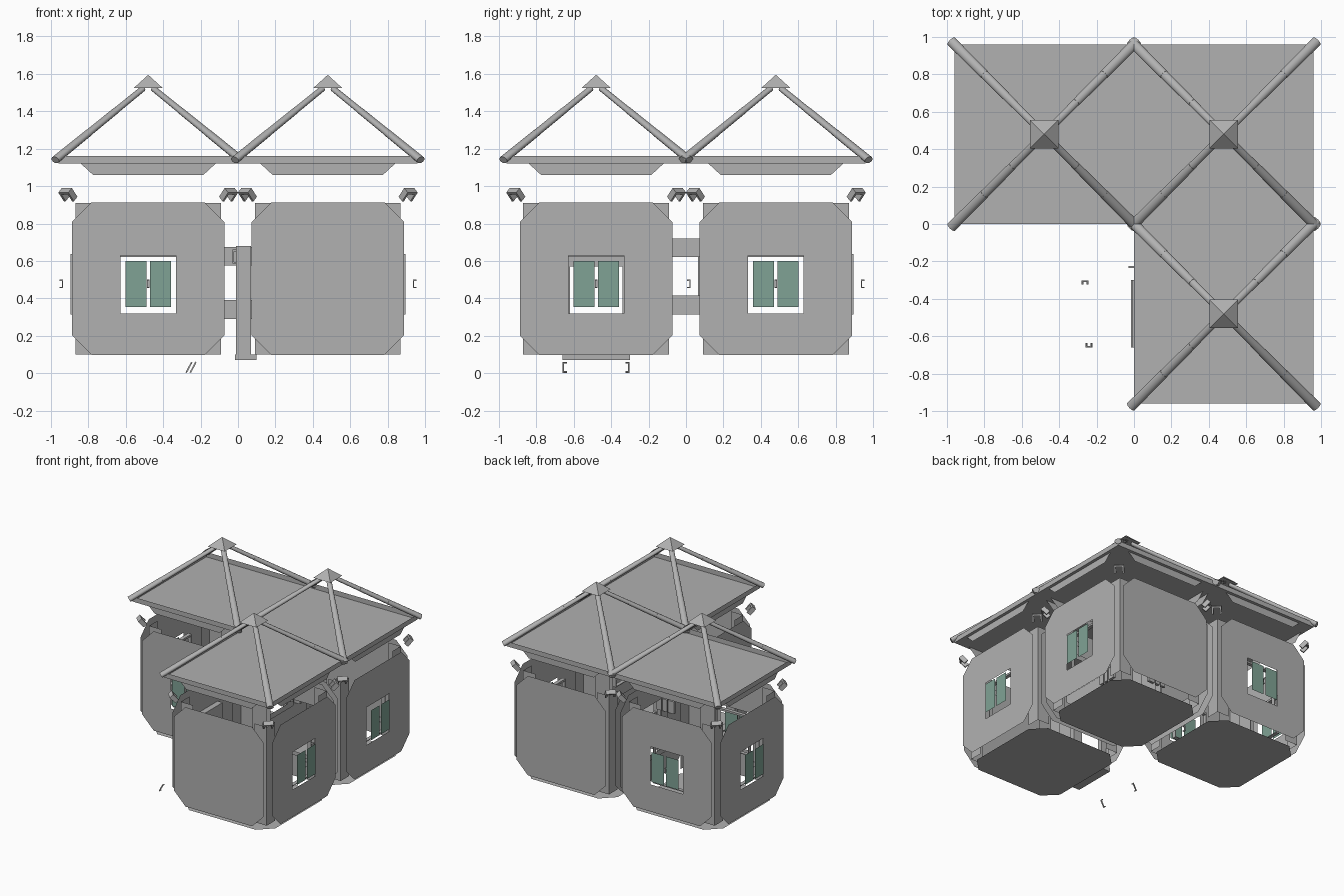
import bpy, bmesh, math
from mathutils import Matrix, Vector

if "Cube" in bpy.data.objects:
    bpy.data.objects.remove(bpy.data.objects["Cube"])


def material(name, rgb):
    m = bpy.data.materials.new(name)
    m.diffuse_color = (*rgb, 1)
    m.use_nodes = True
    m.node_tree.nodes["Principled BSDF"].inputs["Base Color"].default_value = m.diffuse_color
    return m


GREY = material("grey panel", (0.44, 0.44, 0.44))
GREEN = material("green shutter", (0.215, 0.365, 0.30))
I = Matrix.Identity(4)
MID = 0.505                      # height of a module's centre
WALL = 0.455                     # distance of the panels from it


def finish(name, bm, mat=GREY, mtx=I):
    me = bpy.data.meshes.new(name)
    bm.to_mesh(me)
    bm.free()
    me.transform(mtx)
    me.materials.append(mat)
    ob = bpy.data.objects.new(name, me)
    bpy.context.collection.objects.link(ob)
    return ob


def boxes(name, spans, mat=GREY, mtx=I):
    """One object from boxes given as (x0, x1, y0, y1, z0, z1)."""
    bm = bmesh.new()
    for x0, x1, y0, y1, z0, z1 in spans:
        m = Matrix.Translation(((x0 + x1) / 2, (y0 + y1) / 2, (z0 + z1) / 2))
        bmesh.ops.create_cube(bm, size=1, matrix=m @ Matrix.Diagonal((x1 - x0, y1 - y0, z1 - z0, 1)))
    return finish(name, bm, mat, mtx)


def sheets(name, polys, mat=GREY, mtx=I):
    """One object from flat faces, each a list of points."""
    bm = bmesh.new()
    for pts in polys:
        bm.faces.new([bm.verts.new(p) for p in pts])
    return finish(name, bm, mat, mtx)


def upright(x0, x1, y, z0, z1):
    return [(x0, y, z0), (x1, y, z0), (x1, y, z1), (x0, y, z1)]


def octagon(name, mtx, half=0.408, hole=None, cut=0.105):
    """Thin octagonal sheet facing -y, with an optional rectangular hole."""
    bm = bmesh.new()
    a, b = half, half - cut

    def loop(pts):
        vs = [bm.verts.new((u, 0, v)) for u, v in pts]
        return [bm.edges.new((vs[i], vs[(i + 1) % len(vs)])) for i in range(len(vs))]
    edges = loop([(a, b), (b, a), (-b, a), (-a, b), (-a, -b), (-b, -a), (b, -a), (a, -b)])
    if hole:
        w, z0, z1 = hole
        edges += loop([(w, z0 - MID), (w, z1 - MID), (-w, z1 - MID), (-w, z0 - MID)])
        bmesh.ops.triangle_fill(bm, edges=edges, use_beauty=True, normal=(0, -1, 0))
    else:
        bm.faces.new([e.verts[0] for e in edges])
    for f in bm.faces:
        f.normal_update()
        if f.normal.y > 0:
            f.normal_flip()
    bmesh.ops.dissolve_limit(bm, angle_limit=0.01, verts=bm.verts, edges=bm.edges)
    return finish(name, bm, GREY, mtx)


def window(mtx):
    # liner set behind the wall sheet
    w, z0, z1, t = 0.148, 0.32, 0.63, 0.006
    boxes("window_frame", [(-w - t, -w, -0.415, -0.385, z0 - t, z1 + t), (w, w + t, -0.415, -0.385, z0 - t, z1 + t),
                           (-w, w, -0.415, -0.385, z0 - t, z0), (-w, w, -0.415, -0.385, z1 - 0.01, z1 + t)], GREY, mtx)
    # shutters floating just outside the wall
    sheets("shutters", [upright(-0.122, -0.01, -0.477, 0.355, 0.60), upright(0.01, 0.122, -0.477, 0.355, 0.60)],
           GREEN, mtx)
    boxes("window_handle", [(-0.006, 0.006, -0.461, -0.455, 0.455, 0.50),
                            (-0.006, 0.006, -0.475, -0.455, 0.455, 0.461),
                            (-0.006, 0.006, -0.475, -0.455, 0.494, 0.50)], GREY, mtx)


def door(mtx):
    # casing standing out from the wall, with a step below it
    boxes("door_casing", [(-0.18, -0.14, -0.49, -0.41, 0.10, 0.68), (0.14, 0.18, -0.49, -0.41, 0.10, 0.68),
                          (-0.14, 0.14, -0.49, -0.41, 0.57, 0.68)], GREY, mtx)
    boxes("door_step", [(-0.18, 0.18, -0.495, -0.38, 0.07, 0.10)], GREY, mtx)


# walls in order front, right, back, left
HOLES = {"window": (0.148, 0.32, 0.63), "passage": (0.20, 0.27, 0.72), "door": (0.14, 0.11, 0.57), "blank": None}
MODULES = [((-0.48, 0.48), ("window", "passage", "window", "window")),
           ((0.48, 0.48), ("passage", "window", "blank", "passage")),
           ((0.48, -0.48), ("blank", "window", "passage", "door"))]


def pole(base, tip):
    # telescoping flattened tube in three steps, thinner toward the top
    bm = bmesh.new()
    d = tip - base
    z = d.normalized()
    x = z.cross(Vector((0, 0, 1))).normalized()
    rot = Matrix((x, z.cross(x), z)).transposed().to_4x4() @ Matrix.Diagonal((1, 0.75, 1, 1))
    for t0, t1, r in ((0, 0.38, 0.027), (0.36, 0.7, 0.024), (0.68, 1, 0.021)):
        bmesh.ops.create_cone(bm, cap_ends=True, segments=12, radius1=r, radius2=r * 0.93, depth=d.length * (t1 - t0),
                              matrix=Matrix.Translation(base + d * (t0 + t1) / 2) @ rot)
    ob = finish("roof_pole", bm)
    for p in ob.data.polygons:
        p.use_smooth = len(p.vertices) == 4


for (cx, cy), walls in MODULES:
    at = Matrix.Translation((cx, cy, 0))
    for k, kind in enumerate(walls):
        side = at @ Matrix.Rotation(k * math.pi / 2, 4, 'Z')
        octagon("wall_" + kind, side @ Matrix.Translation((0, -WALL, MID)), hole=HOLES[kind])
        if kind == "window":
            window(side)
        elif kind == "door":
            door(side)

        # angle-section corner post behind the panels
        p, q = 0.39, 0.28
        sheets("corner_post", [upright(q, p, -p, 0.10, 0.91),
                               [(p, -p, 0.10), (p, -q, 0.10), (p, -q, 0.91), (p, -p, 0.91)]], GREY, side)

        # corner clip: arch section, set diagonally and tipped outward
        clip = (at @ Matrix.Rotation(k * math.pi / 2 + math.pi / 4, 4, 'Z') @ Matrix.Translation((0, -0.61, 0.957))
                @ Matrix.Rotation(math.radians(42), 4, 'X'))
        boxes("corner_clip", [(-0.038, 0.038, -0.018, 0.018, 0.014, 0.028), (-0.038, -0.024, -0.018, 0.018, -0.035, 0.014),
                              (0.024, 0.038, -0.018, 0.018, -0.035, 0.014)], GREY, clip)

        # roof pole from the corner to the cap
        sx, sy = ((-1, -1), (1, -1), (1, 1), (-1, 1))[k]
        pole(Vector((cx + sx * 0.497, cy + sy * 0.497, 1.14)), Vector((cx + sx * 0.03, cy + sy * 0.03, 1.52)))

        # tapered flap hanging under the ceiling sheet
        sheets("ceiling_flap", [[(-0.295, -WALL, 1.06), (0.295, -WALL, 1.06), (0.36, -WALL, 1.12), (-0.36, -WALL, 1.12)]],
               GREY, side)

    # floor sheet
    octagon("floor", at @ Matrix.Translation((0, 0, 0.05)) @ Matrix.Rotation(math.pi / 2, 4, 'X'))

    # pyramid cap
    bm = bmesh.new()
    bmesh.ops.create_cone(bm, cap_ends=True, segments=4, radius1=0.077 * math.sqrt(2), radius2=0, depth=0.07,
                          matrix=at @ Matrix.Translation((0, 0, 1.56)) @ Matrix.Rotation(math.pi / 4, 4, 'Z'))
    finish("roof_cap", bm)

# L-shaped ceiling sheet with an upturned edge
E = 0.96
outline = [(-E, 0), (0, 0), (0, -E), (E, -E), (E, E), (-E, E)]
sheets("ceiling_sheet", [[(x, y, 1.12) for x, y in outline]])
sheets("ceiling_rim", [[(*a, 1.12), (*b, 1.12), (*b, 1.16), (*a, 1.16)]
                       for a, b in zip(outline, outline[1:] + outline[:1])])

# link bars joining neighbouring modules
boxes("link_bars_left", [(-0.08, 0.08, 0.48 + s - 0.01, 0.48 + s + 0.01, z, z + 0.10)
                         for s in (-0.22, 0.22) for z in (0.29, 0.575)])
boxes("link_bars_front", [(0.48 + s - 0.01, 0.48 + s + 0.01, -0.08, 0.08, z, z + 0.10)
                          for s in (-0.22, 0.22) for z in (0.315, 0.62)])

# small bracket beside the door
boxes("door_bracket", [(-0.03, 0.02, -0.235, -0.225, 0.65, 0.66), (-0.03, -0.022, -0.235, -0.225, 0.585, 0.65),
                       (-0.03, 0.0, -0.235, -0.225, 0.585, 0.593)])

# slanted step handles lying off to the side
for y, d, x in ((-0.305, -1, -0.262), (-0.655, 1, -0.24)):
    lean = Matrix.Translation((x, y, 0.031)) @ Matrix.Rotation(math.radians(28), 4, 'Y')
    y0, y1 = sorted((0, d * 0.018))
    boxes("step_handle", [(-0.004, 0.004, -0.004, 0.004, -0.032, 0.032), (-0.004, 0.004, y0, y1, 0.025, 0.032),
                          (-0.004, 0.004, y0, y1, -0.032, -0.025)], GREY, lean)
